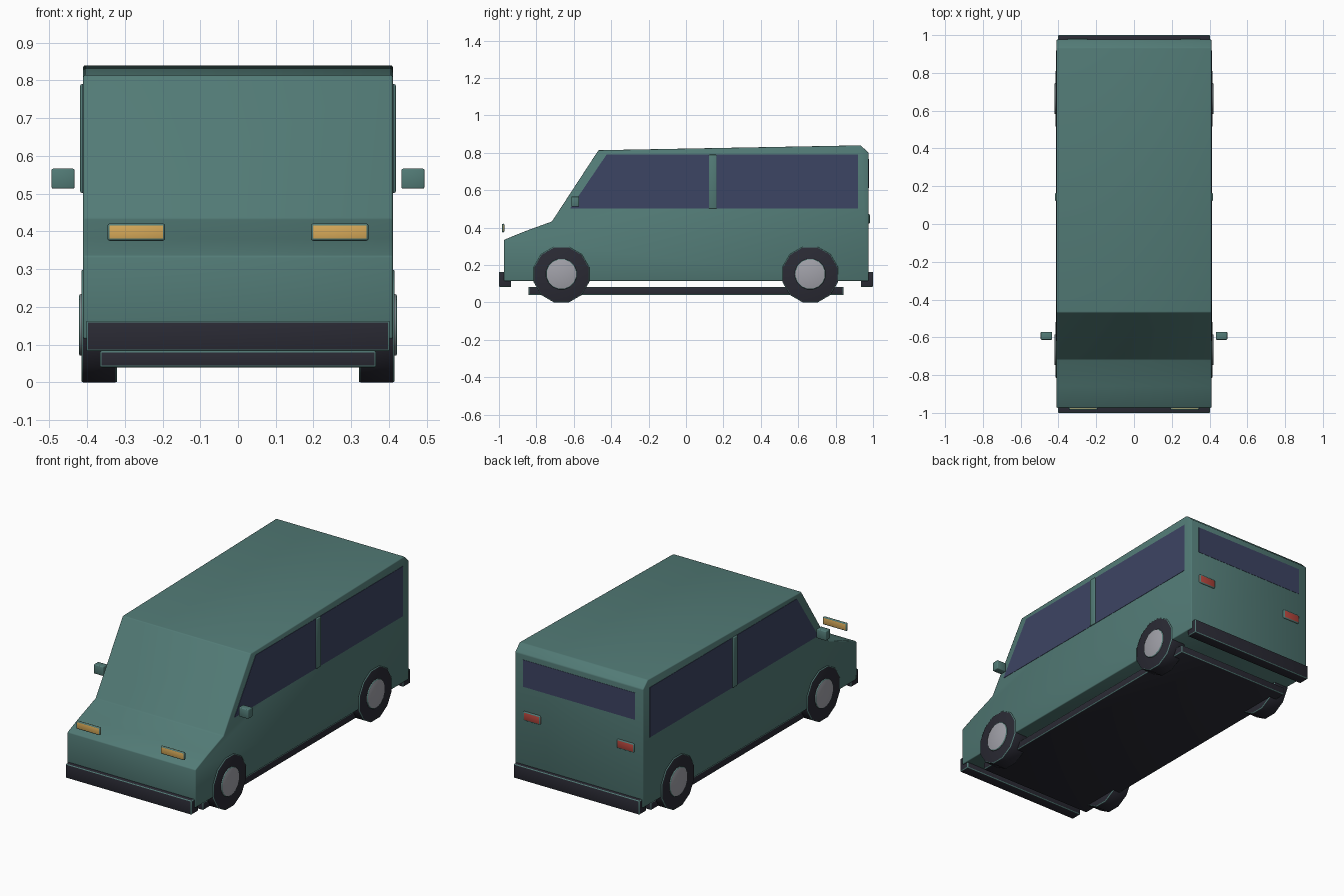
import bpy, bmesh, math
from mathutils import Matrix

old = bpy.data.objects.get("Cube")
if old:
    bpy.data.objects.remove(old, do_unlink=True)


def material(name, rgb):
    m = bpy.data.materials.new(name)
    m.use_nodes = True
    m.diffuse_color = (*rgb, 1)
    m.node_tree.nodes["Principled BSDF"].inputs["Base Color"].default_value = (*rgb, 1)
    return m


GREEN = material("body green", (0.085, 0.198, 0.182))
GLASS = material("window blue", (0.046, 0.058, 0.125))
RUBBER = material("dark rubber", (0.023, 0.023, 0.034))
METAL = material("hub grey", (0.36, 0.36, 0.40))
AMBER = material("headlight amber", (0.68, 0.40, 0.10))
RED = material("tail light red", (0.45, 0.06, 0.045))


def finish(name, bm, mat, trim):
    """Make the object; trim is the width of its rounded, body-coloured edges."""
    bmesh.ops.recalc_face_normals(bm, faces=bm.faces[:])
    mesh = bpy.data.meshes.new(name)
    bm.to_mesh(mesh)
    bm.free()
    mesh.materials.append(mat)
    obj = bpy.data.objects.new(name, mesh)
    bpy.context.collection.objects.link(obj)
    if trim:
        mesh.materials.append(GREEN)
        mesh.shade_smooth()
        bevel = obj.modifiers.new("rounded edges", 'BEVEL')
        bevel.width = trim
        bevel.segments = 2
        bevel.limit_method = 'ANGLE'
        bevel.angle_limit = math.radians(35)
        bevel.material = 1


def extrude_profile(name, points, x0, x1, mat, trim=0):
    """Extrude a (y, z) outline from x0 to x1."""
    bm = bmesh.new()
    face = bm.faces.new([bm.verts.new((x0, y, z)) for y, z in points])
    grown = bmesh.ops.extrude_face_region(bm, geom=[face])["geom"]
    verts = [g for g in grown if isinstance(g, bmesh.types.BMVert)]
    bmesh.ops.translate(bm, verts=verts, vec=(x1 - x0, 0, 0))
    finish(name, bm, mat, trim)


def box(name, xs, ys, zs, mat, trim=0.004):
    outline = [(ys[0], zs[0]), (ys[1], zs[0]), (ys[1], zs[1]), (ys[0], zs[1])]
    extrude_profile(name, outline, xs[0], xs[1], mat, trim)


def disc(name, sides, radius, x0, x1, y, z, mat):
    """Cylinder along x with a flat edge at the bottom."""
    bm = bmesh.new()
    bmesh.ops.create_cone(bm, cap_ends=True, segments=sides, radius1=radius,
                          radius2=radius, depth=abs(x1 - x0))
    turn = Matrix.Rotation(math.pi / 2, 4, 'Y') @ Matrix.Rotation(math.pi / sides, 4, 'Z')
    bmesh.ops.transform(bm, matrix=Matrix.Translation(((x0 + x1) / 2, y, z)) @ turn,
                        verts=bm.verts[:])
    finish(name, bm, mat, 0.004)


# Body shell
W = 0.41
extrude_profile("body", [(-0.973, 0.115), (-0.973, 0.335), (-0.86, 0.381), (-0.717, 0.433),
                         (-0.468, 0.814), (0.934, 0.84), (0.976, 0.80), (0.976, 0.115)],
                -W, W, GREEN, 0.005)

# Bumpers and underfloor
box("front_bumper", (-0.402, 0.402), (-1, -0.935), (0.083, 0.163), RUBBER)
box("rear_bumper", (-0.402, 0.402), (0.935, 1), (0.083, 0.163), RUBBER)
box("underfloor", (-0.366, 0.366), (-0.842, 0.842), (0.04, 0.083), RUBBER)

# Rear window
box("rear_window", (-0.358, 0.358), (0.971, 0.9775), (0.612, 0.768), GLASS, 0)

for side, s in (("left", 1), ("right", -1)):
    # Side glass and pillar
    extrude_profile(side + "_front_window",
                    [(-0.62, 0.502), (-0.425, 0.79), (0.124, 0.79), (0.124, 0.502)],
                    s * 0.405, s * 0.412, GLASS)
    box(side + "_rear_window", (s * 0.405, s * 0.412), (0.163, 0.919), (0.502, 0.79), GLASS, 0)
    box(side + "_pillar", (s * 0.405, s * 0.418), (0.122, 0.164), (0.502, 0.79), GREEN)

    # Mirror
    box(side + "_mirror", (s * 0.433, s * 0.494), (-0.613, -0.571), (0.513, 0.566), GREEN)

    # Lights
    box(side + "_headlight", (s * 0.193, s * 0.346), (-0.985, -0.971), (0.375, 0.421),
        AMBER, 0.006)
    box(side + "_tail_light", (s * 0.245, s * 0.354), (0.969, 0.983), (0.421, 0.473),
        RED, 0.006)

    # Wheels
    for end, y in (("front", -0.666), ("rear", 0.664)):
        disc(f"{side}_{end}_tyre", 12, 0.154, s * 0.32, s * 0.415, y, 0.149, RUBBER)
        disc(f"{side}_{end}_hub", 16, 0.083, s * 0.36, s * 0.421, y, 0.152, METAL)
